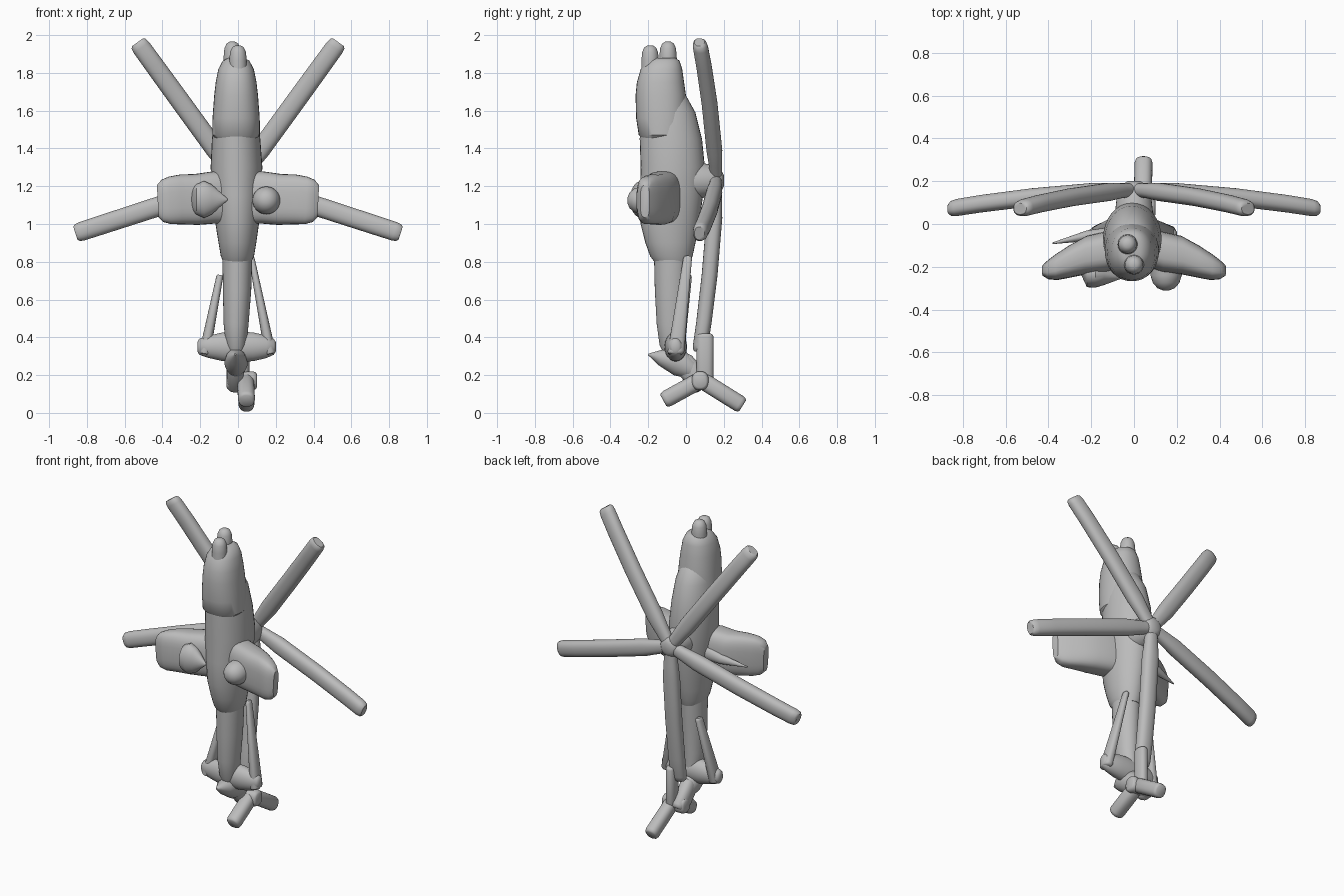
import bpy, bmesh, math
from mathutils import Vector

if "Cube" in bpy.data.objects:
    bpy.data.objects.remove(bpy.data.objects["Cube"])

grey = bpy.data.materials.new("plain grey")
grey.use_nodes = True
colour = (0.5, 0.5, 0.5, 1)
grey.diffuse_color = colour
grey.node_tree.nodes["Principled BSDF"].inputs["Base Color"].default_value = colour

X, Y = Vector((1, 0, 0)), Vector((0, 1, 0))


def finish(name, bm):
    """Turn a bmesh into a smooth grey object."""
    bmesh.ops.recalc_face_normals(bm, faces=bm.faces)
    mesh = bpy.data.meshes.new(name)
    bm.to_mesh(mesh)
    bm.free()
    mesh.materials.append(grey)
    obj = bpy.data.objects.new(name, mesh)
    bpy.context.collection.objects.link(obj)
    bpy.ops.object.select_all(action="DESELECT")
    obj.select_set(True)
    bpy.context.view_layer.objects.active = obj
    bpy.ops.object.shade_smooth_by_angle(angle=math.radians(42))
    return obj


def loft(name, stations, v=Y, power=2.0, sides=32):
    """Skin oval sections: each station is centre, half width, half depth along v."""
    bm = bmesh.new()
    path = [Vector(s[0]) for s in stations]
    u = (path[-1] - path[0]).cross(v).normalized()
    rings = []
    for centre, (_, a, b) in zip(path, stations):
        ring = []
        for i in range(sides):
            t = math.tau * i / sides
            c, s = math.cos(t), math.sin(t)
            p = centre + u * a * math.copysign(abs(c) ** (2 / power), c)
            p += v * b * math.copysign(abs(s) ** (2 / power), s)
            ring.append(bm.verts.new(p))
        rings.append(ring)
    for r, q in zip(rings, rings[1:]):
        for i in range(sides):
            j = (i + 1) % sides
            bm.faces.new((r[i], r[j], q[j], q[i]))
    bm.faces.new(rings[0])
    bm.faces.new(rings[-1])
    return finish(name, bm)


def rod(name, start, end, a, b, v=Y, taper=1.0, power=2.4):
    """Straight bar with softly rounded ends."""
    start, end = Vector(start), Vector(end)
    length = (end - start).length
    r = min(a, b) * 0.5
    spots = [(0, 0.7), (r * 0.3 / length, 0.9), (r / length, 1),
             (1 - r / length, 1), (1 - r * 0.3 / length, 0.9), (1, 0.7)]
    rows = []
    for t, k in spots:
        k *= 1 + (taper - 1) * t
        rows.append((start.lerp(end, t), a * k, b * k))
    return loft(name, rows, v, power)


def hull(name, rows, power=2.0):
    """Upright body: each row is height, front, back, half width, x centre."""
    return loft(name, [((x, (f + k) / 2, z), w, (k - f) / 2)
                       for z, f, k, w, x in rows], power=power)


# Fuselage, cockpit and tail boom
hull("fuselage", [
    (1.72, -.18, -.05, .06, -.01), (1.68, -.22, .0, .09, -.01),
    (1.59, -.24, .05, .112, -.01), (1.45, -.245, .085, .128, -.01),
    (1.3, -.24, .1, .137, -.008), (1.15, -.245, .09, .128, -.006),
    (1.0, -.24, .07, .115, -.004), (.9, -.215, .05, .1, -.003),
    (.83, -.19, .035, .088, -.003), (.79, -.16, .02, .07, -.003)])
hull("cockpit", [
    (1.88, -.18, -.06, .04, -.01), (1.865, -.205, -.035, .07, -.01),
    (1.82, -.24, -.02, .094, -.01), (1.75, -.26, -.01, .108, -.01),
    (1.68, -.267, .0, .116, -.01), (1.56, -.264, .01, .125, -.01),
    (1.47, -.25, .0, .126, -.01), (1.42, -.2, -.05, .08, -.01)], power=2.2)
hull("tail_boom", [
    (.86, -.17, .02, .08, -.003), (.65, -.165, .01, .075, -.005),
    (.47, -.155, .0, .066, -.01), (.36, -.14, .0, .055, -.01),
    (.3, -.11, .0, .04, -.01)])

# Nose sensor pegs
for name, x, y, top in (("front_sensor", 0, -.19, 1.945), ("rear_sensor", -.03, -.095, 1.965)):
    loft(name, [((x, y, top - d), r, r) for d, r in
                ((0, .015), (.01, .031), (.035, .042), (.08, .046), (.2, .047))])

# Stub wings, drooping toward the front
for side, name in ((1, "left_wing"), (-1, "right_wing")):
    loft(name, [((side * x, y, z), w, d) for x, y, z, w, d in (
        (.04, -.1, 1.14, .14, .09), (.13, -.13, 1.14, .138, .095),
        (.22, -.145, 1.13, .135, .09), (.3, -.175, 1.13, .132, .076),
        (.36, -.2, 1.125, .126, .062), (.4, -.213, 1.122, .112, .045),
        (.425, -.217, 1.12, .085, .025))], power=3)

# Underwing pods: one domed, one pointed
loft("left_pod", [((.15, y, 1.125), r, r) for y, r in
                  ((-.31, .015), (-.3, .04), (-.275, .062), (-.24, .073), (-.15, .075))], v=X)
loft("right_pod", [((x, y, 1.13), r, d) for x, y, r, d in (
    (-.25, -.2, .05, .03), (-.22, -.235, .08, .06), (-.18, -.235, .098, .062),
    (-.14, -.235, .08, .05), (-.055, -.25, .004, .004))])
loft("right_wing_spike", [((-.08, -.04, 1.15), .05, .03), ((-.22, -.055, 1.12), .03, .025),
                          ((-.38, -.09, 1.1), .004, .004)])

# Main rotor: mast, hub and five drooping blades
hub = Vector((0, .15, 1.23))
loft("rotor_mast", [((0, .04, 1.23), .1, .09), ((0, .13, 1.23), .085, .08),
                    ((0, .185, 1.23), .06, .055), ((0, .2, 1.23), .03, .03)], v=X)
for i in range(5):
    angle = math.radians(54 - 72 * i)
    out = Vector((math.cos(angle), 0, math.sin(angle)))
    loft(f"main_blade_{i + 1}", [(hub + out * r + Y * dy, w, d) for r, dy, w, d in (
        (0, .01, .035, .03), (.12, .005, .045, .036), (.2, 0, .052, .042),
        (.5, -.025, .052, .042), (.75, -.055, .051, .041), (.87, -.073, .05, .04),
        (.895, -.077, .046, .035), (.905, -.079, .036, .026))], power=2.3)

# Stabiliser and its slanted braces
loft("stabiliser", [((x, -.055, .35), r, r * .75) for x, r in (
    (-.215, .025), (-.205, .042), (-.16, .058), (-.08, .076), (0, .08),
    (.08, .076), (.15, .06), (.19, .042), (.2, .025))])
rod("left_brace", (.172, -.055, .31), (.07, .01, .83), .03, .045, taper=.5)
rod("right_brace", (-.178, -.055, .31), (-.095, .005, .73), .03, .045, taper=.6)

# Tail cone and swept fin
loft("tail_cone", [((-.015, -.2, .31), .004, .004), ((-.012, -.13, .295), .045, .05),
                   ((-.01, -.04, .27), .075, .062), ((-.01, .03, .23), .05, .045)], v=X)
rod("tail_fin", (-.015, -.03, .28), (-.015, .1, .14), .06, .045, v=X)

# Tail rotor
tail_hub = (.04, .08, .175)
rod("tail_rotor_hub", (-.06, .075, .17), (.1, .075, .17), .05, .045)
rod("tail_blade_front", tail_hub, (.045, -.12, .065), .045, .045, v=X)
rod("tail_blade_back", tail_hub, (.045, .3, .038), .045, .042, v=X)
rod("tail_blade_top", (.03, .1, .13), (.03, .1, .42), .03, .045, v=Y)
